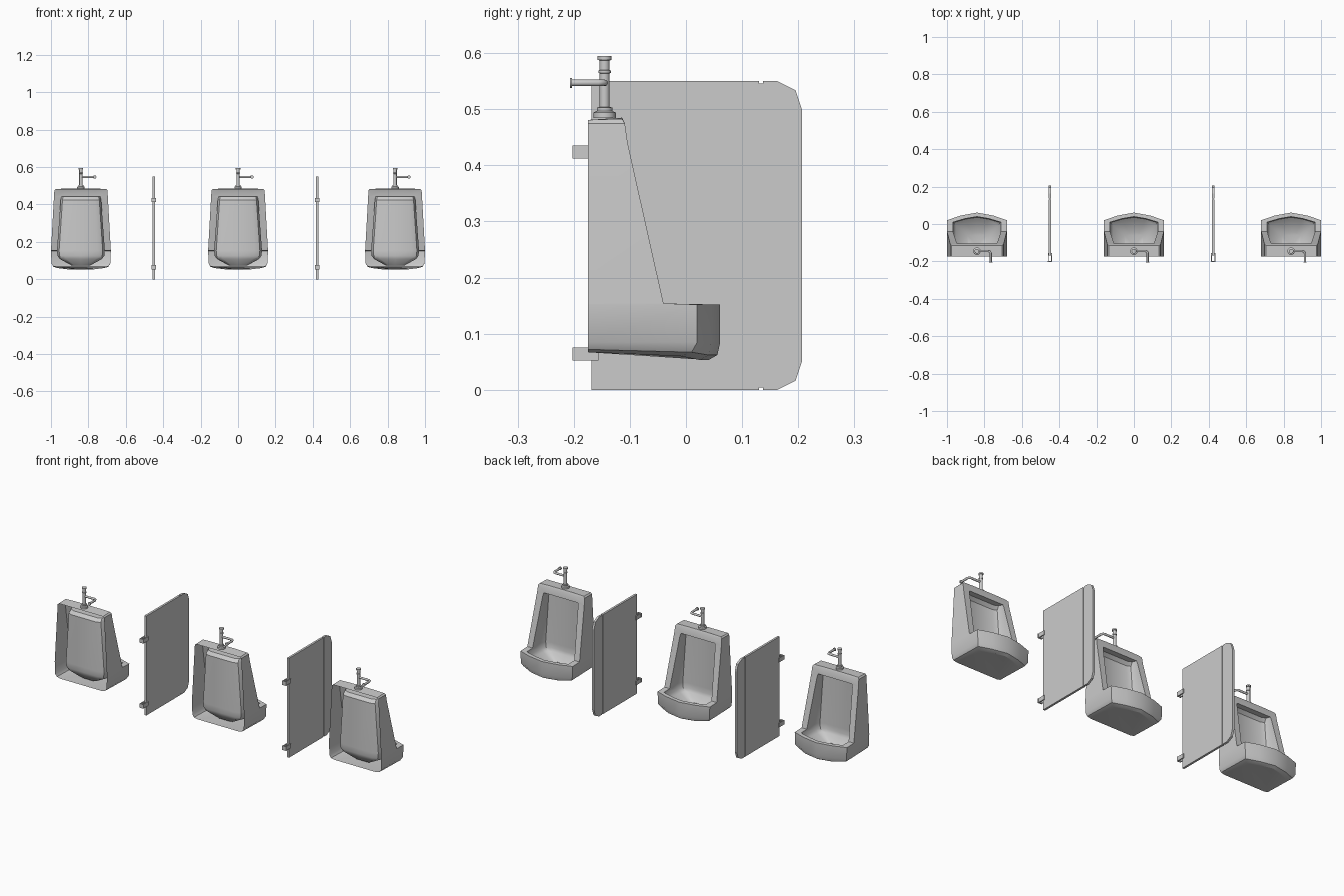
import bpy, bmesh, math
from mathutils import Vector

cube = bpy.data.objects.get("Cube")
if cube:
    bpy.data.objects.remove(cube)

grey = bpy.data.materials.new("light grey")
grey.use_nodes = True
grey.diffuse_color = (0.6, 0.6, 0.6, 1)
grey.node_tree.nodes["Principled BSDF"].inputs["Base Color"].default_value = grey.diffuse_color


def make(name, bm, smooth=None):
    bmesh.ops.recalc_face_normals(bm, faces=bm.faces)
    mesh = bpy.data.meshes.new(name)
    bm.to_mesh(mesh)
    bm.free()
    mesh.materials.append(grey)
    ob = bpy.data.objects.new(name, mesh)
    bpy.context.collection.objects.link(ob)
    if smooth:
        shade(ob, smooth)
    return ob


def shade(ob, angle):
    bpy.ops.object.select_all(action='DESELECT')
    ob.select_set(True)
    bpy.context.view_layer.objects.active = ob
    bpy.ops.object.shade_smooth_by_angle(angle=math.radians(angle))


def loft(rings):
    """Skin a stack of equal closed rings and cap both ends."""
    bm = bmesh.new()
    loops = [[bm.verts.new(p) for p in ring] for ring in rings]
    n = len(loops[0])
    for a, b in zip(loops, loops[1:]):
        for i in range(n):
            j = (i + 1) % n
            bm.faces.new((a[i], a[j], b[j], b[i]))
    bm.faces.new(loops[0])
    bm.faces.new(loops[-1])
    return bm


def mirrored(half):
    """Close a half outline (x >= 0, last point on the axis) across x."""
    return half + [(-x, y, z) for x, y, z in reversed(half[:-1])]


def outer_ring(z, w, back, side, mid, centre, rise=0):
    return mirrored([(w, back, z + rise), (w, side, z + rise * .5),
                     (w * .55, mid, z), (0, centre, z)])


def cavity_ring(z, w, back, side, centre):
    c = w * .3
    half = [(0, back, z), (w - c, back, z), (w - c * .3, back + c * .3, z), (w, back + c, z),
            (w, side, z), (w * .5, (side + centre) / 2 + .004, z), (0, centre, z)]
    return half + [(-x, y, zz) for x, y, zz in reversed(half[1:-1])]


BACK = -.175


def build_fixture(cx):
    # Outer body: rounded basin below, sloping hood above
    body = make("urinal_body", loft([
        outer_ring(.053, .125, BACK, -.01, .025, .04, .014),
        outer_ring(.062, .147, BACK, .01, .04, .056, .010),
        outer_ring(.085, .157, BACK, .02, .045, .061),
        outer_ring(.152, .160, BACK, .02, .045, .061),
        outer_ring(.154, .160, BACK, -.04, -.04, -.04),
        outer_ring(.44, .144, BACK, -.104, -.104, -.104),
        outer_ring(.475, .142, BACK, -.109, -.109, -.109),
        outer_ring(.485, .135, BACK, -.114, -.114, -.114, -.004)]))
    # Bowl cut into the front
    cutter = make("bowl_cutter", loft([
        cavity_ring(.074, .05, -.115, -.06, -.045),
        cavity_ring(.108, .112, -.145, -.01, .015),
        cavity_ring(.125, .125, -.15, .008, .036),
        cavity_ring(.154, .128, -.15, .01, .040),
        cavity_ring(.425, .108, -.15, .01, .040),
        cavity_ring(.442, .104, -.135, .01, .040)]))
    cutter.hide_render = True
    mod = body.modifiers.new("bowl", 'BOOLEAN')
    mod.object = cutter
    mod.solver = 'EXACT'
    deps = bpy.context.evaluated_depsgraph_get()
    bm = bmesh.new()
    bm.from_mesh(body.evaluated_get(deps).to_mesh())
    body.modifiers.clear()
    bpy.data.objects.remove(cutter)
    # Open the back so the shell is hollow
    rear = [f for f in bm.faces if all(v.co.y < BACK + .001 for v in f.verts)]
    bmesh.ops.delete(bm, geom=rear, context='FACES')
    bm.to_mesh(body.data)
    bm.free()
    body.location.x = cx
    shade(body, 32)

    # Flush valve: turned riser
    profile = [(.020, .484), (.020, .494), (.014, .497), (.014, .503), (.009, .504),
               (.009, .564), (.011, .565), (.011, .569), (.009, .570), (.009, .587),
               (.0125, .588), (.0125, .595)]
    n = 16
    rings = [[(r * math.cos(2 * math.pi * i / n), r * math.sin(2 * math.pi * i / n), z)
              for i in range(n)] for r, z in profile]
    riser = make("valve_riser", loft(rings), 30)
    riser.location = (cx, -.145, 0)

    # Supply pipe: sideways, then bent back to the wall
    curve = bpy.data.curves.new("supply_pipe", 'CURVE')
    curve.dimensions = '3D'
    curve.bevel_depth = .006
    curve.bevel_resolution = 2
    curve.use_fill_caps = True
    path = [(0, 0), (.062, 0), (.070, -.003), (.074, -.012), (.074, -.06)]
    spline = curve.splines.new('POLY')
    spline.points.add(len(path) - 1)
    for p, (x, y) in zip(spline.points, path):
        p.co = (x, y, 0, 1)
    curve.materials.append(grey)
    pipe = bpy.data.objects.new("supply_pipe", curve)
    bpy.context.collection.objects.link(pipe)
    pipe.location = (cx, -.145, .547)

    # Wall flange at the pipe end
    bm = bmesh.new()
    bmesh.ops.create_cone(bm, cap_ends=True, segments=16, radius1=.009, radius2=.009, depth=.004)
    flange = make("wall_flange", bm, 30)
    flange.rotation_euler.x = math.pi / 2
    flange.location = (cx + .074, -.205, .547)


def box(name, lo, hi):
    bm = bmesh.new()
    bmesh.ops.create_cube(bm, size=1)
    lo, hi = Vector(lo), Vector(hi)
    for v in bm.verts:
        v.co = (lo + hi) / 2 + v.co * (hi - lo)
    return make(name, bm)


def slab(name, cx, half, outline):
    return make(name, loft([[(cx + s * half, y, z) for y, z in outline] for s in (-1, 1)]))


def build_partition(cx):
    t, bottom, top = .006, 0, .55
    # Main panel, recessed groove and rounded edge strip
    slab("partition_panel", cx, t, [(-.168, bottom), (.13, bottom), (.13, top), (-.168, top)])
    box("partition_groove", (cx - t * .6, .13, bottom + .004), (cx + t * .6, .137, top - .004))
    slab("partition_edge", cx, t, [
        (.137, bottom), (.163, bottom), (.195, .016), (.207, .052),
        (.207, .498), (.195, .534), (.163, top), (.137, top)])
    # Wall clamps: two cheeks and a wall plate
    for z in (.052, .412):
        for s in (-1, 1):
            x0, x1 = sorted((cx + s * t, cx + s * .011))
            box("clamp_cheek", (x0, -.2, z), (x1, -.156, z + .023))
        box("clamp_plate", (cx - .012, -.202, z), (cx + .012, -.197, z + .023))


for x in (-.84, 0, .84):
    build_fixture(x)
for x in (-.45, .424):
    build_partition(x)
